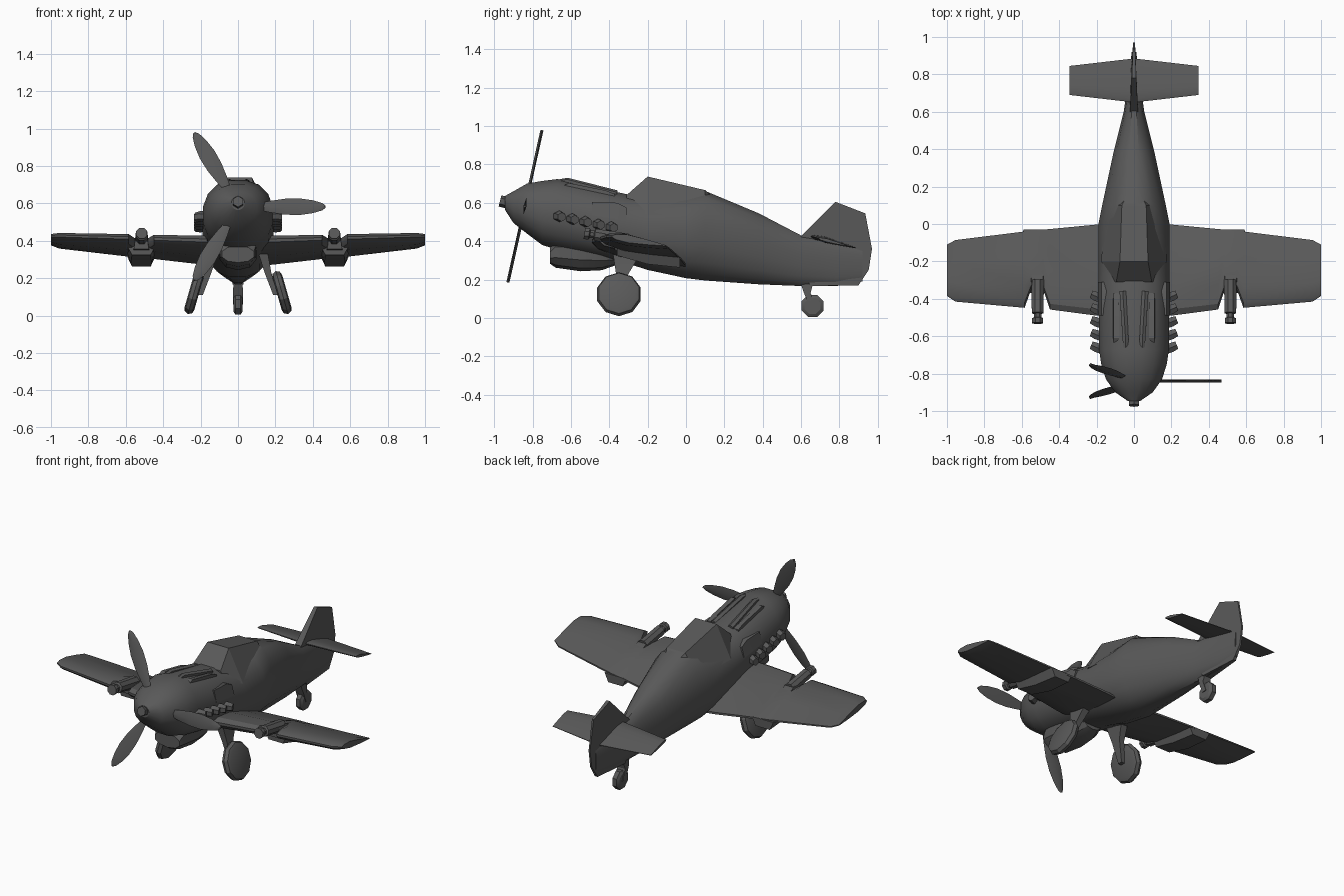
import bpy, bmesh
from math import sin, cos, pi, radians
from mathutils import Matrix, Vector

if "Cube" in bpy.data.objects:
    bpy.data.objects.remove(bpy.data.objects["Cube"])

paint = bpy.data.materials.new("dark_grey")
paint.diffuse_color = (.1, .1, .1, 1)
paint.use_nodes = True
paint.node_tree.nodes["Principled BSDF"].inputs["Base Color"].default_value = paint.diffuse_color


def finish(name, bm, mirror=False, angle=30):
    bmesh.ops.recalc_face_normals(bm, faces=bm.faces)
    me = bpy.data.meshes.new(name)
    bm.to_mesh(me)
    bm.free()
    me.materials.append(paint)
    ob = bpy.data.objects.new(name, me)
    bpy.context.collection.objects.link(ob)
    bpy.ops.object.select_all(action='DESELECT')
    bpy.context.view_layer.objects.active = ob
    ob.select_set(True)
    bpy.ops.object.shade_smooth_by_angle(angle=radians(angle))
    if mirror:
        ob.modifiers.new("mirror", 'MIRROR')
    return ob


def loft(name, rings, mirror=False, angle=30, mat=Matrix()):
    """Skin a list of closed rings and cap both ends."""
    bm = bmesh.new()
    vs = [[bm.verts.new(mat @ Vector(p)) for p in r] for r in rings]
    n = len(vs[0])
    for a, b in zip(vs, vs[1:]):
        for i in range(n):
            j = (i + 1) % n
            bm.faces.new((a[i], a[j], b[j], b[i]))
    bm.faces.new(vs[0])
    bm.faces.new(vs[-1])
    return finish(name, bm, mirror, angle)


def tube(name, stops, sides=8, mirror=False, angle=30):
    """Round bar through (point, radius) stops, along the first-to-last direction."""
    axis = Vector(stops[-1][0]) - Vector(stops[0][0])
    q = axis.to_track_quat('Z', 'Y')
    rings = [[Vector(p) + q @ Vector((r * cos(t), r * sin(t), 0))
              for t in [2 * pi * (i + .5) / sides for i in range(sides)]]
             for p, r in stops]
    return loft(name, rings, mirror, angle)


def oval(y, zb, zt, w, n=16, e=.9):
    """Slightly squared oval section with a flat top and bottom edge."""
    zc, h = (zb + zt) / 2, (zt - zb) / 2
    s = lambda v: abs(v / cos(pi / n)) ** e * (1 if v > 0 else -1)
    return [(w * s(cos(t)), y, zc + h * s(sin(t)))
            for t in [2 * pi * (i + .5) / n for i in range(n)]]


def rect(x, y, hw, z0, z1, hw_top=None):
    t = hw if hw_top is None else hw_top
    return [(x - hw, y, z0), (x + hw, y, z0), (x + t, y, z1), (x - t, y, z1)]


def airfoil(x, y0, z0, y1, z1, t):
    shape = [(0, .08), (.07, .32), (.3, .5), (.65, .33), (1, .06),
             (1, -.06), (.65, -.28), (.3, -.42), (.07, -.3), (0, -.08)]
    return [(x, y0 + (y1 - y0) * c, z0 + (z1 - z0) * c + t * h) for c, h in shape]


# Fuselage and nose
loft("fuselage", [oval(*s) for s in [
    (-.945, .565, .635, .035), (-.90, .495, .66, .10), (-.83, .44, .70, .15),
    (-.75, .38, .714, .175), (-.67, .355, .724, .187), (-.31, .285, .645, .19),
    (-.2, .25, .63, .19), (0, .207, .64, .19), (.1, .195, .662, .17),
    (.38, .175, .545, .11), (.6, .166, .43, .055), (.78, .165, .40, .03),
    (.92, .19, .36, .012)]])
tube("nose_cap", [((0, -.97, .61), .03), ((0, -.93, .60), .03)], 6)

# Canopy, ending where the spine takes over
loft("canopy", [rect(0, y, b, z0, z1, t) for y, b, z0, z1, t in [
    (-.31, .13, .56, .64, .095), (-.2, .175, .54, .737, .075),
    (.1, .155, .53, .666, .065), (.13, .12, .52, .64, .05)]], angle=15)

# Propeller blades
tilt = Matrix.Translation((0, -.84, .582)) @ Matrix.Rotation(-.22, 4, 'X')
for k in range(3):
    rings = []
    for r, w in [(.08, .025), (.17, .062), (.25, .086), (.33, .09), (.4, .07), (.45, .04), (.468, .012)]:
        tw = -.12 * (1 - r / .5)
        rings.append([(r, c * sin(tw) + d * cos(tw), c * cos(tw) - d * sin(tw))
                      for c, d in [(-w / 2, 0), (0, -.008), (w / 2, 0), (0, .008)]])
    loft("propeller_blade", rings, angle=50,
         mat=tilt @ Matrix.Rotation(k * 2 * pi / 3, 4, 'Y'))

# Wings with a notch at each gun
loft("wing", [airfoil(*s) for s in [
    (.08, -.495, .40, .0, .268, .11), (.2, -.49, .402, -.003, .28, .105),
    (.45, -.457, .41, -.027, .308, .09), (.485, -.35, .387, -.03, .31, .09),
    (.55, -.35, .39, -.036, .315, .088), (.585, -.448, .415, -.04, .32, .085),
    (.955, -.415, .425, -.086, .362, .065), (1, -.385, .425, -.11, .378, .045)]], mirror=True)

# Wing guns and underwing radiators
tube("wing_gun", [((.515, -.53, .44), .032), ((.515, -.505, .438), .032),
                  ((.515, -.50, .437), .022), ((.515, -.48, .435), .022),
                  ((.515, -.475, .434), .034), ((.515, -.30, .405), .036)], 8, True)
loft("gun_fairing", [rect(.517, y, b, z0, z1, t) for y, b, z0, z1, t in [
    (-.37, .04, .355, .425, .03), (-.30, .06, .33, .425, .03), (-.2, .05, .33, .375, .03)]], True)
loft("wing_radiator", [rect(.517, y, b, z0, z1, t) for y, b, z0, z1, t in [
    (-.36, .05, .325, .37, .075), (-.2, .055, .28, .35, .08), (-.03, .05, .262, .315, .075)]], True)

# Tailplane and fin
loft("tailplane", [airfoil(0, .65, .425, .885, .365, .035),
                   airfoil(.345, .69, .415, .845, .375, .02)], True)
prof = [(.58, .30), (.6, .425), (.78, .605), (.935, .545), (.97, .36), (.953, .25), (.90, .17), (.65, .166)]
half = [.03, .022, .012, .006, .005, .006, .01, .03]
loft("fin_and_rudder", [[(s * h, y, z) for (y, z), h in zip(prof, half)] for s in (-1, 1)])

# Chin scoop
loft("chin_scoop", [oval(y, zb, zt, w, 10) for y, zb, zt, w in [
    (-.71, .285, .37, .085), (-.68, .265, .42, .095), (-.55, .247, .42, .10),
    (-.44, .252, .40, .09), (-.37, .275, .36, .06)]])

# Exhaust stubs
for i in range(5):
    y, z = -.66 + i * .068, .53 - i * .014
    tube("exhaust_stub", [((.15, y - .02, z), .025), ((.20, y, z), .029),
                          ((.228, y + .012, z - .004), .024)], 6, True)

# Cowling details: gun troughs, gun blisters, side intakes
tube("cowl_gun_trough", [((.045, -.76, .70), .004), ((.045, -.62, .713), .018),
                         ((.06, -.36, .645), .02)], 6, True)
loft("cowl_blister", [rect(.095, y, .02, z - .05, z, .014) for y, z in [
    (-.64, .69), (-.61, .703), (-.42, .665), (-.37, .645)]], True)
loft("side_intake", [rect(.155, y, .037, z0, z1, .02) for y, z0, z1 in [
    (-.49, .535, .605), (-.36, .515, .60), (-.31, .515, .575)]], True)

# Main landing gear
lean = Vector((cos(radians(16)), 0, sin(radians(16))))
hub = Vector((.235, -.35, .123))
tube("main_wheel", [(hub + lean * d, r) for d, r in
                    [(-.027, .09), (-.02, .11), (0, .119), (.02, .11), (.027, .09)]], 10, True)
loft("main_leg", [[(x - t, y0, z), (x + t, y0, z), (x + t, y1, z), (x - t, y1, z)]
                  for x, z, y0, y1, t in [(.135, .33, -.38, -.24, .025),
                                          (.16, .23, -.365, -.30, .018),
                                          (.20, .11, -.365, -.335, .012)]], True)

# Tail wheel and leg
tube("tail_wheel", [((x, .66, .062), r) for x, r in
                    [(-.024, .045), (-.014, .062), (.014, .062), (.024, .045)]], 8)
loft("tail_leg", [[(-t, y0, z), (t, y0, z), (t, y1, z), (-t, y1, z)]
                  for z, y0, y1, t in [(.19, .595, .665, .02), (.13, .615, .65, .028),
                                       (.06, .645, .675, .028)]])
